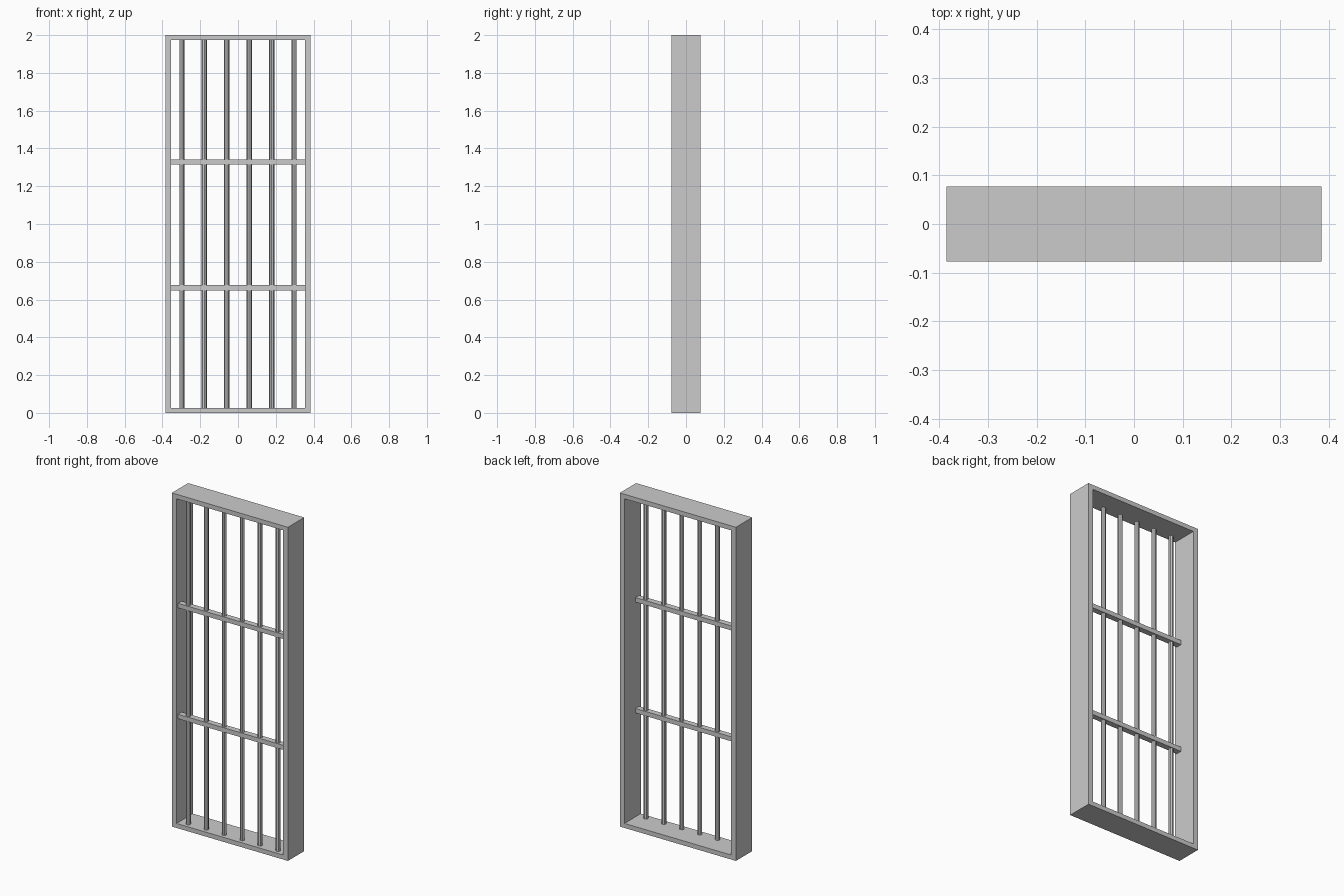
import bpy

cube = bpy.data.objects.get("Cube")
if cube:
    bpy.data.objects.remove(cube, do_unlink=True)

grey = bpy.data.materials.new("light_grey_metal")
grey.use_nodes = True
colour = (0.6, 0.6, 0.6, 1)
grey.diffuse_color = colour
grey.node_tree.nodes["Principled BSDF"].inputs["Base Color"].default_value = colour

HALF_W, HALF_D, HEIGHT = 0.385, 0.077, 2.0
SIDE, EDGE = 0.031, 0.027      # frame thickness at the sides and at top/bottom
BAR_Y = -0.045                 # plane of the bars, near the front


def finish(obj, name):
    obj.name = name
    obj.data.materials.append(grey)
    return obj


def box(name, size, centre):
    bpy.ops.mesh.primitive_cube_add(size=1, location=centre)
    obj = bpy.context.object
    obj.scale = size
    bpy.ops.object.transform_apply(location=False, rotation=False, scale=True)
    return finish(obj, name)


# Outer frame: one rectangular ring, extruded through its depth
outer = [(-HALF_W, 0), (HALF_W, 0), (HALF_W, HEIGHT), (-HALF_W, HEIGHT)]
inner = [(x - SIDE * (1 if x > 0 else -1), z - EDGE * (1 if z > 0 else -1))
         for x, z in outer]
verts = [(x, y, z) for y in (-HALF_D, HALF_D) for x, z in outer + inner]
faces = []
for i in range(4):
    j = (i + 1) % 4
    faces += [(i, j, j + 4, i + 4),
              (i + 8, i + 12, j + 12, j + 8),
              (i, i + 8, j + 8, j),
              (i + 4, j + 4, j + 12, i + 12)]
mesh = bpy.data.meshes.new("frame")
mesh.from_pydata(verts, [], faces)
frame = bpy.data.objects.new("frame", mesh)
bpy.context.collection.objects.link(frame)
finish(frame, "frame")

# Two horizontal rails
for i in (1, 2):
    box(f"rail_{i}", (2 * (HALF_W - SIDE), 0.035, 0.027),
        (0, BAR_Y, HEIGHT * i / 3 - 0.004 * (i == 1) - 0.006 * (i == 2)))

# Six upright round bars
for i in range(6):
    bpy.ops.mesh.primitive_cylinder_add(
        vertices=8, radius=0.0135, depth=HEIGHT - 2 * EDGE,
        location=((i - 2.5) * 0.119, BAR_Y, HEIGHT / 2))
    finish(bpy.context.object, f"bar_{i + 1}")
